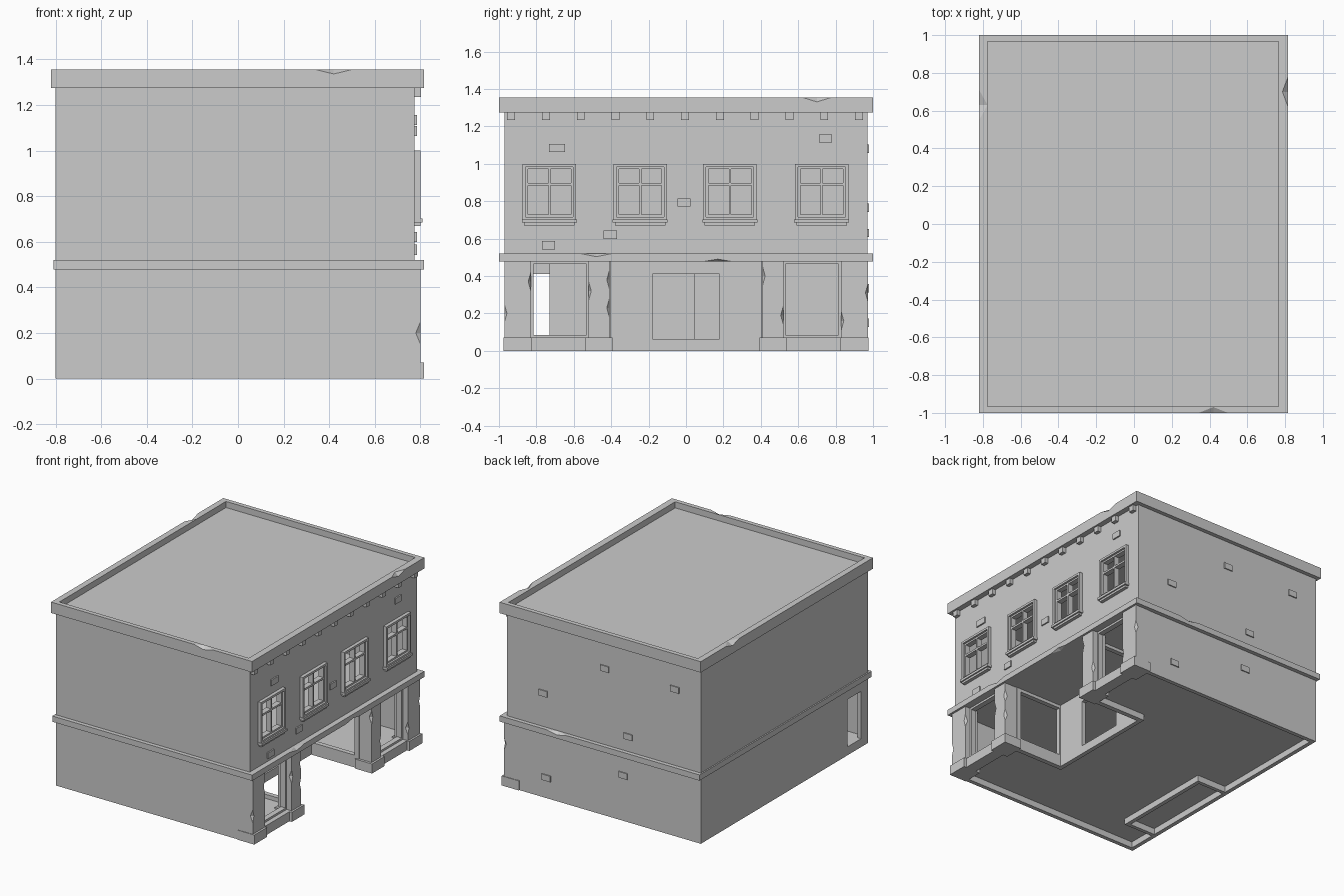
import bpy
import bmesh
from mathutils import Vector

if "Cube" in bpy.data.objects:
    bpy.data.objects.remove(bpy.data.objects["Cube"], do_unlink=True)

stone = bpy.data.materials.new("plain grey stone")
stone.use_nodes = True
GREY = (0.6, 0.6, 0.6, 1)
stone.diffuse_color = GREY
stone.node_tree.nodes["Principled BSDF"].inputs["Base Color"].default_value = GREY


def add(name, bm):
    mesh = bpy.data.meshes.new(name)
    bmesh.ops.recalc_face_normals(bm, faces=bm.faces)
    bm.to_mesh(mesh)
    bm.free()
    mesh.materials.append(stone)
    obj = bpy.data.objects.new(name, mesh)
    bpy.context.collection.objects.link(obj)
    return obj


def box(name, x, y, z):
    """Box between pairs of limits on each axis."""
    bm = bmesh.new()
    bmesh.ops.create_cube(bm, size=1)
    for v in bm.verts:
        v.co = [r[0] if c < 0 else r[1] for c, r in zip(v.co, (x, y, z))]
    return add(name, bm)


def chip(at, along, inner, lower):
    """Wedge cutter for a broken edge: edge direction and two cut depths."""
    at, along, inner, lower = map(Vector, (at, along, inner, lower))
    at = at - (inner + lower).normalized() * 0.003
    bm = bmesh.new()
    for p in (at - along, at + along, at + inner, at + lower):
        bm.verts.new(p)
    bmesh.ops.convex_hull(bm, input=bm.verts)
    return add("chip_cutter", bm)


def cut(obj, cutters):
    """Subtract the cutters one by one and remove them."""
    for c in cutters:
        mod = obj.modifiers.new("cut", "BOOLEAN")
        mod.operation = "DIFFERENCE"
        mod.solver = "EXACT"
        mod.object = c
    bpy.context.view_layer.update()
    graph = bpy.context.evaluated_depsgraph_get()
    mesh = bpy.data.meshes.new_from_object(obj.evaluated_get(graph))
    obj.modifiers.clear()
    obj.data = mesh
    for c in cutters:
        bpy.data.objects.remove(c, do_unlink=True)
    return obj


def hole(x, y, z):
    return box("hole_cutter", x, y, z)


def around(c, half):
    return (c - half, c + half)


WINDOWS = (-0.73, -0.245, 0.235, 0.725)
CEIL = 0.478

# Hollow building: upper room, open shop floor, entrance recess, back door
cuts = [
    hole((-0.77, 0.745), (-0.94, 0.94), (0.51, 1.25)),
    hole((-0.77, 0.9), (-0.94, 0.94), (0.06, CEIL)),
    hole((-0.77, 0.9), (-0.94, 0.94), (-0.1, 0.045)),
    hole((0.31, 0.9), (-0.41, 0.41), (-0.2, CEIL - 0.001)),
    hole((0.72, 0.9), (-1.1, 1.1), (-0.3, CEIL - 0.002)),
    hole((-0.9, -0.7), (-0.89, -0.73), (0.062, 0.41)),
]
cuts += [hole((0.7, 0.9), around(y, 0.125), (0.72, 0.98)) for y in WINDOWS]
cut(box("building_shell", (-0.8, 0.775), (-0.97, 0.97), (0, 1.28)), cuts)

# Roof with parapet, chipped along its rim
cut(box("roof_parapet", (-0.82, 0.815), (-1, 1), (1.275, 1.355)), [
    hole((-0.775, 0.765), (-0.967, 0.967), (1.31, 1.5)),
    chip((0.42, -1, 1.355), (0.09, 0, 0), (0, 0.036, 0), (0, 0, -0.022)),
    chip((0.815, 0.7, 1.355), (0, 0.09, 0), (-0.034, 0, 0), (0, 0, -0.028)),
    chip((-0.82, 0.63, 1.355), (0, 0.09, 0), (0.05, 0, 0), (0, 0, -0.025)),
])

# String course between the floors
cut(box("string_course", (-0.81, 0.815), (-1, 1), (CEIL, 0.52)), [
    hole((-0.78, 0.75), (-0.95, 0.95), (0.4, 0.6)),
    chip((0.815, -0.48, 0.52), (0, 0.1, 0), (-0.03, 0, 0), (0, 0, -0.02)),
    chip((0.815, 0.17, CEIL), (0, 0.09, 0), (-0.03, 0, 0), (0, 0, 0.015)),
    chip((0.35, 1, 0.52), (0.1, 0, 0), (0, -0.03, 0), (0, 0, -0.02)),
])
box("upper_floor", (-0.78, 0.75), (-0.95, 0.95), (CEIL, 0.515))

# Blocks under the parapet
for i in range(11):
    y = -0.935 + i * 0.186
    box("cornice_block", (0.77, 0.802), around(y, 0.021), (1.235, 1.276))

# Upper windows: moulded surround, sash bars, sill
for y in WINDOWS:
    cut(box("window_surround", (0.76, 0.8), around(y, 0.143), (0.7, 1.0)),
        [hole((0.7, 0.9), around(y, 0.127), (0.716, 0.984))])
    cut(box("window_sash", (0.745, 0.785), around(y, 0.13), (0.714, 0.986)),
        [hole((0.7, 0.9), around(y + sy, 0.054), z)
         for sy in (-0.06, 0.06) for z in ((0.728, 0.884), (0.898, 0.972))])
    box("window_sill", (0.74, 0.81), around(y, 0.147), (0.685, 0.703))
    box("sill_apron", (0.74, 0.8), around(y, 0.135), (0.67, 0.686))

# Loose bricks on the street wall and the side wall
for y, z, w in ((-0.69, 1.085, 0.042), (0.745, 1.135, 0.035), (-0.01, 0.793, 0.035),
                (-0.405, 0.62, 0.035), (-0.735, 0.565, 0.035)):
    box("street_brick", (0.76, 0.785), around(y, w), around(z, 0.022))
for x, z in ((-0.02, 1.08), (0.48, 0.765), (-0.59, 1.08),
             (-0.21, 0.63), (0.455, 0.15), (-0.17, 0.335)):
    box("side_brick", (x - 0.035, x + 0.035), (0.95, 0.978), around(z, 0.022))

# Ground floor pillars: y limits and chips as (edge, height)
PILLARS = (
    ("corner_pillar", -0.971, -0.83, ((-0.971, 0.2), (-0.83, 0.37))),
    ("inner_pillar", -0.52, -0.41, ((-0.52, 0.32), (-0.41, 0.38), (-0.41, 0.23))),
    ("inner_pillar", 0.41, 0.52, ((0.41, 0.4), (0.52, 0.19))),
    ("corner_pillar", 0.83, 0.973, ((0.973, 0.31), (0.83, 0.16))),
)
for name, y0, y1, chips in PILLARS:
    wedges = []
    for y, z in chips:
        side = 0.017 if y == y0 else -0.017
        wedges.append(chip((0.8, y, z), (0, 0, 0.06), (0, side, 0), (-0.025, 0, 0)))
    cut(box(name, (0.69, 0.8), (y0, y1), (0, CEIL)), wedges)
    grow = 0.004 if name == "corner_pillar" else 0.018
    box(name + "_base", (0.675, 0.815), (y0 - grow, y1 + grow), (0, 0.07))

for s in (-1, 1):
    # Shop windows facing the street
    ys = sorted((s * 0.835, s * 0.515))
    box("shop_window_plinth", (0.71, 0.795), ys, (0, 0.07))
    cut(box("shop_window_frame", (0.72, 0.76), ys, (0.065, CEIL)),
        [hole((0.6, 0.9), sorted((s * 0.815, s * 0.532)), (0.085, 0.463))])
    # Side windows of the entrance recess
    ys = sorted((s * 0.405, s * 0.44))
    box("recess_plinth", (0.28, 0.7), ys, (0, 0.075))
    cut(box("recess_window_frame", (0.28, 0.7), ys, (0.07, CEIL)),
        [hole((0.32, 0.665), (-0.6, 0.6), (0.09, 0.455))])

# Entrance wall with doorway
cut(box("entrance_wall", (0.28, 0.312), (-0.42, 0.42), (0, CEIL)),
    [hole((0.2, 0.4), (-0.18, 0.18), (0.062, 0.41))])

# Back room partitions
box("partition_wall", (-0.56, -0.53), (-0.73, 0.045), (0, CEIL))
for y in (-0.73, 0.018):
    box("partition_return", (-0.78, -0.55), (y, y + 0.027), (0, CEIL))
